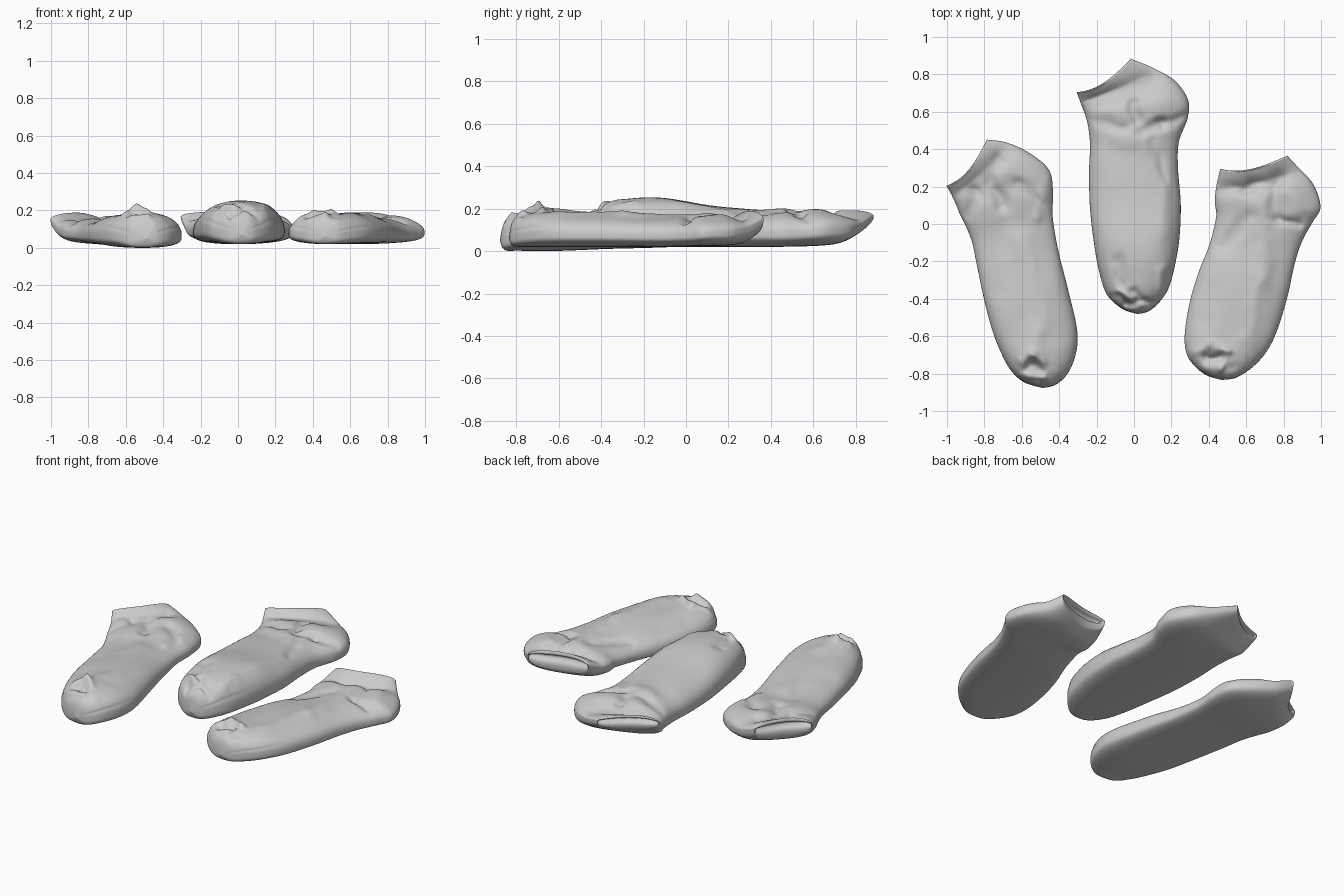
import bpy, bmesh, math
from mathutils import Vector, noise

SEG, SUB = 144, 10

# Stations from toe to cuff: left x, left y, right x, right y, bottom z, top z
LEFT = [
    (-.49, -.877, -.49, -.877, .05, .05), (-.59, -.845, -.42, -.86, .005, .14),
    (-.66, -.78, -.355, -.80, .002, .175), (-.71, -.69, -.31, -.69, .0, .19),
    (-.757, -.57, -.305, -.56, .002, .185), (-.80, -.41, -.355, -.34, .01, .175),
    (-.84, -.22, -.405, -.14, .015, .158), (-.865, -.10, -.435, .04, .02, .15),
    (-.90, -.01, -.433, .17, .02, .16), (-.93, .05, -.455, .29, .02, .17),
    (-.95, .10, -.56, .38, .025, .175), (-.975, .155, -.68, .435, .04, .175),
    (-1.0, .20, -.78, .45, .075, .188)]
MIDDLE = [
    (.02, -.482, .02, -.482, .07, .07), (-.06, -.455, .09, -.46, .025, .17),
    (-.14, -.385, .165, -.38, .02, .225), (-.18, -.28, .205, -.28, .02, .245),
    (-.21, -.13, .24, -.10, .02, .25), (-.235, .08, .25, .10, .02, .22),
    (-.24, .28, .235, .30, .02, .20), (-.235, .42, .24, .44, .02, .19),
    (-.245, .52, .285, .56, .022, .195), (-.26, .58, .29, .66, .025, .20),
    (-.275, .62, .22, .765, .035, .188), (-.29, .66, .10, .835, .07, .18),
    (-.305, .70, -.01, .88, .11, .192)]
RIGHT = [
    (.47, -.834, .47, -.834, .06, .06), (.39, -.81, .55, -.82, .025, .14),
    (.325, -.76, .64, -.76, .02, .17), (.28, -.69, .71, -.68, .02, .185),
    (.272, -.58, .765, -.57, .02, .182), (.30, -.41, .82, -.39, .02, .178),
    (.345, -.26, .86, -.21, .02, .17), (.40, -.12, .90, -.09, .02, .16),
    (.425, -.03, .955, .01, .022, .16), (.44, .05, .997, .09, .025, .165),
    (.432, .12, .96, .21, .025, .17), (.44, .20, .88, .30, .035, .172),
    (.46, .29, .825, .36, .07, .19)]

# Folds: segment start, segment end, width, height
LEFT_FOLDS = [
    (-.60, -.74, -.54, -.70, .022, .018), (-.54, -.70, -.48, -.73, .022, .018),
    (-.56, -.76, -.51, -.77, .022, -.025), (-.60, -.80, -.48, -.82, .02, .014),
    (-.53, -.68, -.52, -.58, .05, .015), (-.76, .22, -.70, .10, .035, -.025),
    (-.80, .15, -.66, .20, .06, -.012), (-.88, .05, -.84, .18, .035, -.02),
    (-.84, .18, -.72, .34, .04, -.014), (-.52, .05, -.46, .22, .035, .014),
    (-.62, .22, -.50, .10, .03, -.016), (-.60, -.10, -.48, -.50, .05, .010),
    (-.75, -.35, -.70, 0, .06, -.008)]
MIDDLE_FOLDS = [
    (0, .64, .01, .55, .03, -.025), (-.24, .57, -.06, .51, .035, -.016),
    (.05, .50, .14, .53, .03, -.018), (.14, .53, .27, .57, .03, -.024),
    (-.20, .64, .08, .74, .06, -.018), (.10, .44, .17, .24, .03, -.016),
    (.17, .22, .16, -.05, .04, .010), (-.10, .46, .10, .43, .05, .012),
    (-.12, -.38, -.04, -.42, .02, -.02), (-.04, -.42, .10, -.42, .02, -.022),
    (-.09, -.36, -.02, -.40, .02, .018), (.14, -.37, .15, -.24, .025, .012),
    (-.09, -.20, -.06, -.32, .035, -.016), (0, -.36, .02, -.39, .018, -.018)]
RIGHT_FOLDS = [
    (.47, .20, .60, .19, .04, -.016), (.60, .19, .78, .24, .04, -.020),
    (.76, .20, .74, .04, .035, -.018), (.77, .03, .88, .0, .025, -.022),
    (.70, .10, .69, -.30, .05, .014), (.62, .05, .48, -.12, .035, -.014),
    (.82, .18, .90, .08, .05, .012), (.33, -.69, .40, -.65, .022, .014),
    (.40, -.65, .50, -.68, .022, .014), (.38, -.71, .46, -.72, .025, -.03),
    (.50, -.68, .46, -.77, .02, .014), (.36, -.77, .46, -.77, .02, .012),
    (.66, -.30, .62, -.60, .05, .010), (.36, -.50, .40, -.35, .06, -.008)]


def station(st, t):
    """Smoothly interpolated station at parameter t."""
    i = min(int(t), len(st) - 2)
    f = t - i
    a, b, c, d = (st[max(0, min(len(st) - 1, i + k))] for k in (-1, 0, 1, 2))
    return [q + .5 * f * (r - p + f * (2*p - 5*q + 4*r - s + f * (3*(q - r) + s - p)))
            for p, q, r, s in zip(a, b, c, d)]


def fold_height(x, y, t, folds):
    total = 0
    # warp the fold lines so they wander like cloth
    p = Vector((x + .02 * noise.noise(Vector((x * 12, y * 12, 5))),
                y + .02 * noise.noise(Vector((x * 12, y * 12, 9)))))
    for x0, y0, x1, y1, w, h in folds:
        a, ab = Vector((x0, y0)), Vector((x1 - x0, y1 - y0))
        u = max(0, min(1, (p - a).dot(ab) / ab.length_squared))
        total += h * math.exp(-((p - a - ab * u).length / w) ** 2)
    crumple = .010 * max(0, 1 - t / 3.5) * noise.noise(Vector((x * 22, y * 22, 2)))
    return total + crumple + .006 * noise.noise(Vector((x * 7, y * 5, 1.3)))


def spow(v, e):
    return math.copysign(abs(v) ** e, v)


def ring(st, t, folds, wide=1.0, tall=1.0, push=0.0):
    lx, ly, rx, ry, zb, zt = station(st, t)
    frac = .34 + .10 * max(0, min(1, (t - 6) / 4)) + .24 * max(0, (t - 10) / 2)
    zm = zb + frac * (zt - zb)
    out = Vector((-(ry - ly), rx - lx))
    if out.length > 1e-6:
        out.normalize()
    bow = max(0, (t - 9.5) / 2.5) ** 2 * .032
    pts = []
    for k in range(SEG):
        a = 2 * math.pi * k / SEG
        s = math.sin(a)
        u = spow(math.cos(a), .85) * wide
        # stitched toe seam just above the sole edge
        if s > 0:
            u *= 1 - .045 * math.exp(-((s - .3) / .07) ** 2) * max(0, 1 - t / 4)
        x, y = (lx + rx) / 2 + u * (rx - lx) / 2, (ly + ry) / 2 + u * (ry - ly) / 2
        # the cuff edge bows inward between its corners
        shift = push - bow * (1 - u * u) * (1 - .4 * u)
        x, y = x + out.x * shift, y + out.y * shift
        if s >= 0:
            z = zm + (zt - zm) * s ** .85 * tall
            fade = s * min(1, t) * max(0, min(1, (12 - t) / 1.2))
            # shallow valley behind the cuff edge
            valley = -.014 * math.exp(-((t - 10.8) / .6) ** 2)
            z = max(z + fade * (fold_height(x, y, t, folds) + valley), zm)
        else:
            z = zm - (zm - zb) * abs(s) ** .6 * tall
        pts.append((x, y, z))
    return pts


def make_sock(name, st, folds):
    n = len(st) - 1
    # outer skin, then the rounded rim and the narrow closed slit
    rings = [ring(st, i / SUB, folds) for i in range(n * SUB + 1)]
    for wide, tall, push in ((.995, .85, .004), (.99, .6, .006), (.98, .4, .004),
                             (.96, .28, -.004), (.93, .15, -.02)):
        rings.append(ring(st, n, folds, wide, tall, push))
    bm = bmesh.new()
    loops = [[bm.verts.new(p) for p in r] for r in rings]
    for a, b in zip(loops, loops[1:]):
        for k in range(SEG):
            m = (k + 1) % SEG
            bm.faces.new((a[k], a[m], b[m], b[k]))
    # close the slit with strips between its two lips
    end, half = loops[-1], SEG // 2
    for k in range(1, half - 1):
        bm.faces.new((end[k], end[k + 1], end[SEG - k - 1], end[SEG - k]))
    bm.faces.new((end[0], end[1], end[SEG - 1]))
    bm.faces.new((end[half], end[half + 1], end[half - 1]))
    bmesh.ops.remove_doubles(bm, verts=bm.verts, dist=.0002)
    bmesh.ops.recalc_face_normals(bm, faces=bm.faces)
    for f in bm.faces:
        f.smooth = True
    me = bpy.data.meshes.new(name)
    bm.to_mesh(me)
    bm.free()
    bpy.context.collection.objects.link(bpy.data.objects.new(name, me))


make_sock("left_sock", LEFT, LEFT_FOLDS)
make_sock("middle_sock", MIDDLE, MIDDLE_FOLDS)
make_sock("right_sock", RIGHT, RIGHT_FOLDS)
